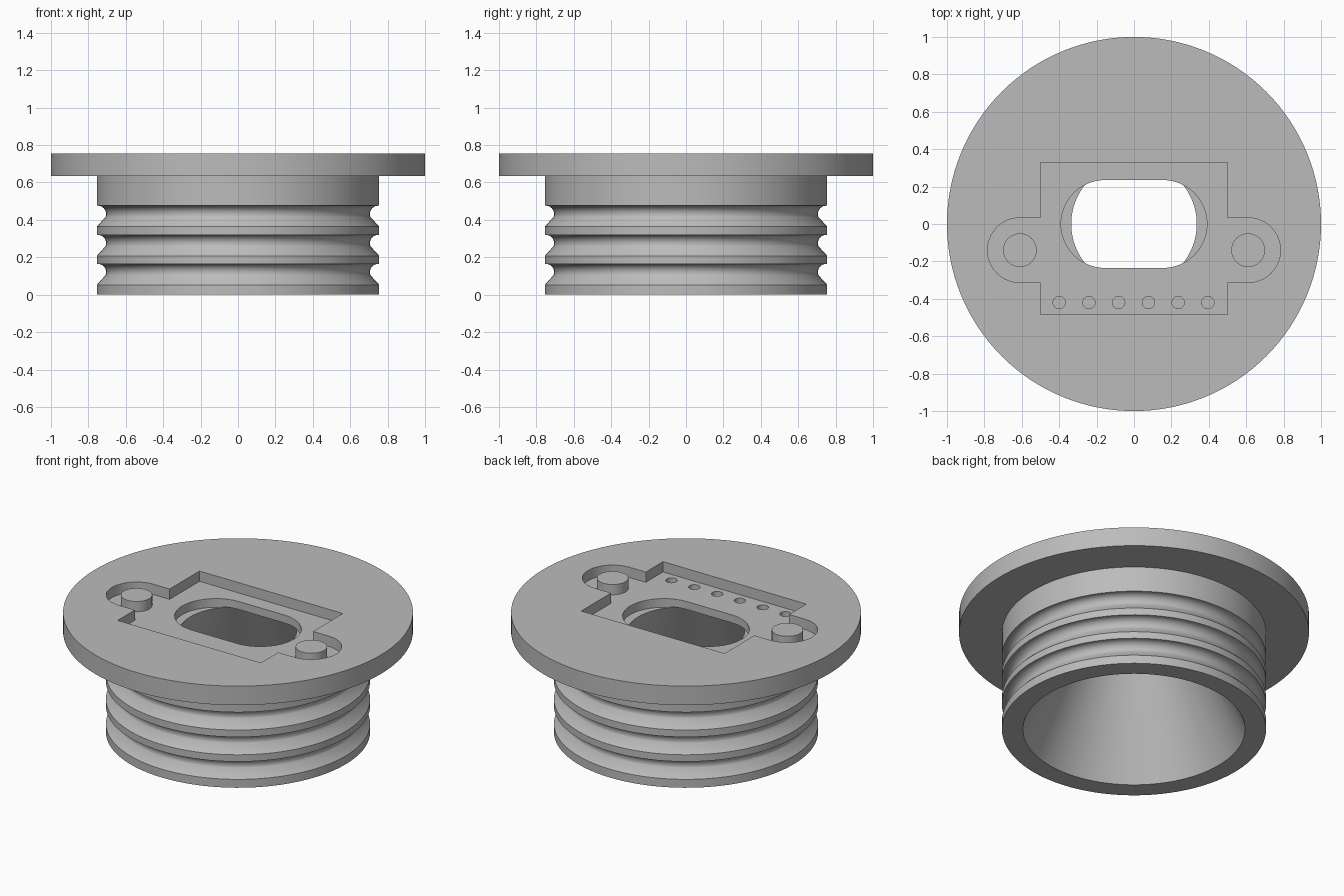
import bpy
import bmesh
from math import cos, sin, radians, tau

cube = bpy.data.objects.get("Cube")
if cube:
    bpy.data.objects.remove(cube)

TOP, FLANGE, FLOOR = 0.755, 0.635, 0.69

grey = bpy.data.materials.new("plain grey")
grey.use_nodes = True
grey.diffuse_color = (0.5, 0.5, 0.5, 1)
grey.node_tree.nodes["Principled BSDF"].inputs["Base Color"].default_value = grey.diffuse_color


def make_object(name, bm):
    bmesh.ops.recalc_face_normals(bm, faces=bm.faces)
    mesh = bpy.data.meshes.new(name)
    bm.to_mesh(mesh)
    bm.free()
    mesh.materials.append(grey)
    obj = bpy.data.objects.new(name, mesh)
    bpy.context.collection.objects.link(obj)
    return obj


def arc(cx, cy, r, start, end, steps):
    angles = [radians(start + (end - start) * i / steps) for i in range(steps + 1)]
    return [(cx + r * cos(a), cy + r * sin(a)) for a in angles]


def prism(name, outline, bottom, top):
    bm = bmesh.new()
    face = bm.faces.new([bm.verts.new((x, y, bottom)) for x, y in outline])
    extruded = bmesh.ops.extrude_face_region(bm, geom=[face])["geom"]
    verts = [v for v in extruded if isinstance(v, bmesh.types.BMVert)]
    bmesh.ops.translate(bm, verts=verts, vec=(0, 0, top - bottom))
    return make_object(name, bm)


def mirrored(half):
    return half + [(-x, y) for x, y in reversed(half)]


def circle(x, y, r, sides):
    return arc(x, y, r, 0, 360, sides)[:-1]


def lathe(name, profile, sides):
    bm = bmesh.new()
    verts = [bm.verts.new((r, 0, z)) for r, z in profile]
    edges = [bm.edges.new(pair) for pair in zip(verts, verts[1:])]
    bmesh.ops.spin(bm, geom=verts + edges, axis=(0, 0, 1), cent=(0, 0, 0),
                   angle=tau, steps=sides)
    bmesh.ops.remove_doubles(bm, verts=bm.verts, dist=0.0001)
    return make_object(name, bm)


def smooth(obj):
    bpy.ops.object.select_all(action="DESELECT")
    obj.select_set(True)
    bpy.context.view_layer.objects.active = obj
    bpy.ops.object.shade_smooth_by_angle(angle=radians(30))


def cut(obj, cutter):
    bpy.context.view_layer.objects.active = obj
    mod = obj.modifiers.new("cut", "BOOLEAN")
    mod.operation, mod.solver, mod.object = "DIFFERENCE", "EXACT", cutter
    bpy.ops.object.modifier_apply(modifier=mod.name)
    bpy.data.objects.remove(cutter)


# Flanged plug with three rounded ring grooves and a conical bore
profile = [(0, TOP), (1, TOP), (1, FLANGE), (0.755, FLANGE)]
for groove_top in (0.476, 0.32, 0.165):
    profile.append((0.755, groove_top))
    profile += arc(0.75, groove_top - 0.045, 0.045, 90, 200, 10)
    profile.append((0.755, groove_top - 0.112))
profile += [(0.755, 0), (0.635, 0), (0.333, 0.64), (0, 0.64)]
body = lathe("flanged_plug", profile, 128)

# Shallow pocket with two rounded side lobes
half = [(0.5, -0.485)] + arc(0.61, -0.14, 0.173, -90, 90, 32) + [(0.5, 0.33)]
half[1:1] = [(0.5, -0.313)]
half[-1:-1] = [(0.5, 0.033)]
cut(body, prism("pocket_cutter", mirrored(half), FLOOR, 0.9))

# Central slot opening into the bore
cut(body, prism("slot_cutter", mirrored(arc(0.155, 0, 0.235, -90, 90, 32)), FLANGE, 0.9))

# Row of blind pin holes
for i in range(6):
    x = -0.4 + 0.159 * i
    cut(body, prism("pin_hole_cutter", circle(x, -0.42, 0.033, 24), FLANGE, 0.9))
smooth(body)

# Round posts standing in the lobes
for side, x in (("left", 0.61), ("right", -0.61)):
    smooth(prism(side + "_post", circle(x, -0.14, 0.09, 40), FLOOR - 0.01, TOP))
